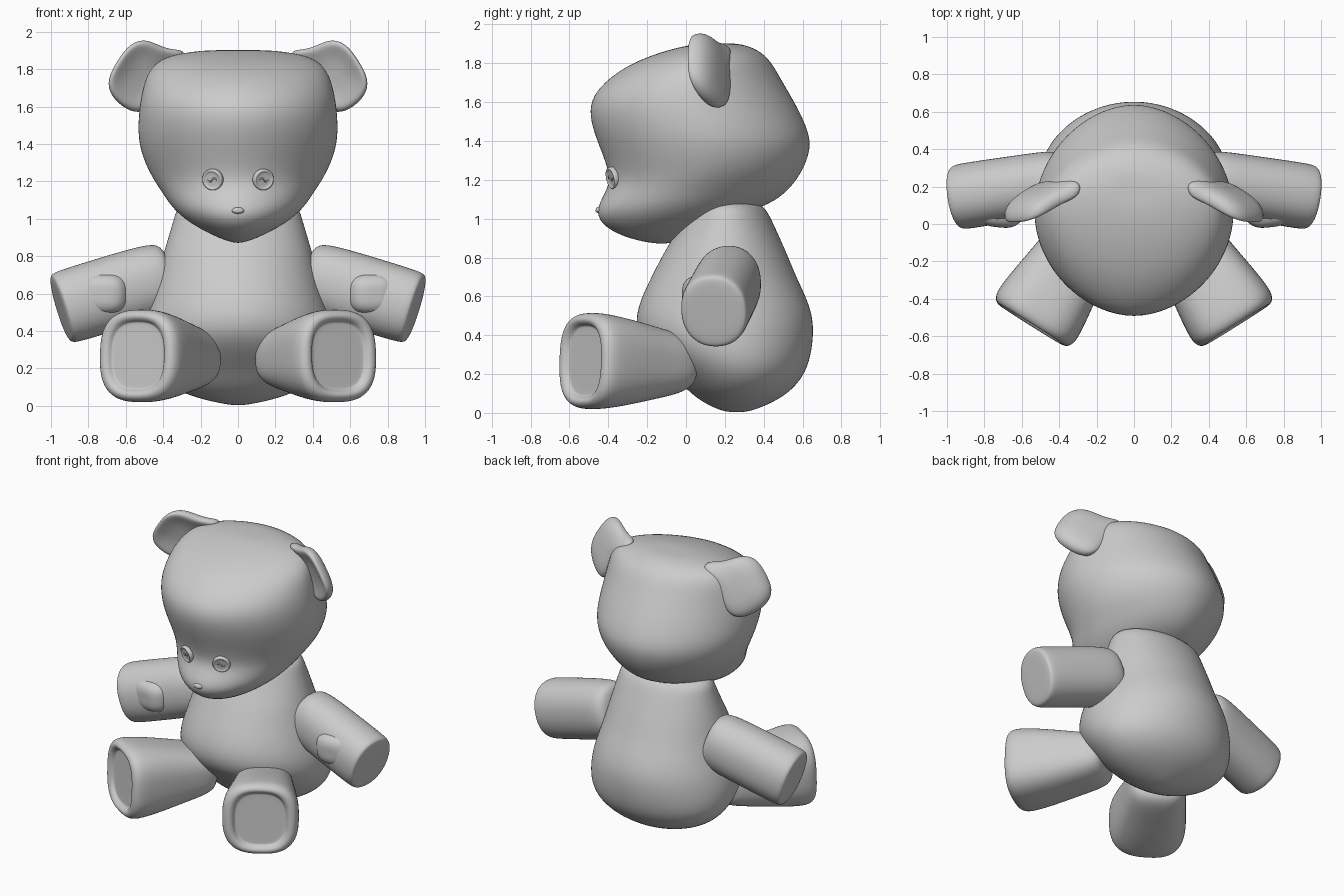
import bpy, bmesh, math
from mathutils import Vector as V


def ring(center, u, v, n=2.0, count=20):
    """Closed superellipse of points spanned by half-axis vectors u and v."""
    pts = []
    for i in range(count):
        a = 2 * math.pi * (i + 0.5) / count
        c, s = math.cos(a), math.sin(a)
        pts.append(V(center) + V(u) * math.copysign(abs(c) ** (2 / n), c)
                   + V(v) * math.copysign(abs(s) ** (2 / n), s))
    return pts


def loft(name, rings, mirror=False, levels=2):
    """Skin a list of equal-length rings, cap both ends and smooth."""
    bm = bmesh.new()
    rows = [[bm.verts.new(p) for p in r] for r in rings]
    n = len(rows[0])
    for a, b in zip(rows, rows[1:]):
        for i in range(n):
            j = (i + 1) % n
            bm.faces.new((a[i], a[j], b[j], b[i]))
    for row in (rows[0], rows[-1]):
        mid = bm.verts.new(sum((v.co for v in row), V()) / n)
        for i in range(n):
            bm.faces.new((row[i], row[(i + 1) % n], mid))
    bmesh.ops.recalc_face_normals(bm, faces=bm.faces)
    for f in bm.faces:
        f.smooth = True
    mesh = bpy.data.meshes.new(name)
    bm.to_mesh(mesh)
    bm.free()
    obj = bpy.data.objects.new(name, mesh)
    bpy.context.collection.objects.link(obj)
    if mirror:
        obj.modifiers.new("mirror", 'MIRROR').use_mirror_merge = False
    if levels:
        sub = obj.modifiers.new("smooth", 'SUBSURF')
        sub.levels = sub.render_levels = levels
    return obj


def slices(data, n):
    """Rings from (front y, front z, back y, back z, half width)."""
    out = []
    for yf, zf, yb, zb, w in data:
        f, b = V((0, yf, zf)), V((0, yb, zb))
        out.append(ring((f + b) / 2, (w, 0, 0), (b - f) / 2, n, 28))
    return out


def frame(d):
    """Unit axis plus sideways and upward directions around it."""
    d = V(d).normalized()
    side = d.cross(V((0, 0, 1))).normalized()
    return d, side, side.cross(d)


def limb(name, start, d, profile, n, count=24, **kw):
    """Loft along d; profile rows are (distance, half width, half height)."""
    d, side, up = frame(d)
    return loft(name, [ring(V(start) + d * t, side * a, up * b, n, count)
                       for t, a, b in profile], **kw)


# Head, from under the chin to the crown
loft("head", slices([
    (-0.12, 0.862, 0.10, 0.93, 0.06), (-0.30, 0.895, 0.30, 1.03, 0.21),
    (-0.425, 0.955, 0.42, 1.07, 0.30), (-0.47, 1.03, 0.50, 1.12, 0.365),
    (-0.435, 1.11, 0.56, 1.18, 0.41), (-0.39, 1.19, 0.61, 1.26, 0.465),
    (-0.42, 1.30, 0.64, 1.34, 0.51), (-0.47, 1.42, 0.645, 1.42, 0.537),
    (-0.502, 1.53, 0.60, 1.53, 0.537), (-0.49, 1.63, 0.545, 1.63, 0.527),
    (-0.395, 1.73, 0.485, 1.73, 0.505), (-0.265, 1.81, 0.44, 1.81, 0.47),
    (-0.09, 1.872, 0.375, 1.87, 0.39), (0.06, 1.902, 0.28, 1.902, 0.2)], 1.87))

# Torso, from seat to neck
loft("torso", slices([
    (0.20, 0.005, 0.32, 0.005, 0.05), (0.11, 0.04, 0.42, 0.04, 0.22),
    (0.02, 0.10, 0.53, 0.10, 0.37), (-0.06, 0.19, 0.61, 0.19, 0.47),
    (-0.16, 0.28, 0.645, 0.29, 0.51), (-0.25, 0.38, 0.66, 0.40, 0.515),
    (-0.265, 0.49, 0.655, 0.50, 0.495), (-0.23, 0.60, 0.62, 0.60, 0.46),
    (-0.18, 0.70, 0.57, 0.70, 0.43), (-0.13, 0.80, 0.53, 0.80, 0.405),
    (-0.07, 0.90, 0.485, 0.90, 0.375), (-0.02, 1.0, 0.44, 1.0, 0.345),
    (0.03, 1.09, 0.39, 1.09, 0.32)], 2.0))

# Arms with flat paw ends
limb("arms", (0.36, 0.235, 0.70), (0.57, -0.09, -0.175),
     [(0, 0.13, 0.16), (0.05, 0.17, 0.192), (0.2, 0.173, 0.2),
      (0.4, 0.176, 0.2), (0.57, 0.178, 0.2), (0.61, 0.173, 0.193),
      (0.624, 0.16, 0.178), (0.626, 0.08, 0.09)], 2.2, mirror=True)
# Soft thumb swelling on the front of each arm
limb("thumbs", (0.715, 0.10, 0.60), (0.1, -1, -0.05),
     [(0, 0.14, 0.12), (0.06, 0.13, 0.11), (0.10, 0.10, 0.09),
      (0.115, 0.06, 0.055), (0.117, 0.03, 0.03)], 2.8, mirror=True)

# Legs with a rounded rim around a sunken sole
limb("legs", (0.215, -0.005, 0.25), (0.53, -0.845, 0.03),
     [(0, 0.16, 0.12), (0.08, 0.19, 0.16), (0.22, 0.205, 0.19),
      (0.4, 0.233, 0.23), (0.55, 0.252, 0.252), (0.605, 0.244, 0.247),
      (0.63, 0.22, 0.226), (0.632, 0.192, 0.206), (0.618, 0.174, 0.19),
      (0.602, 0.167, 0.182), (0.60, 0.157, 0.172), (0.60, 0.07, 0.08)],
     2.75, 28, mirror=True)

# Thick ears: one front outline, scaled and pushed back and forth
outline = [(0.25, 1.905), (0.36, 1.905), (0.43, 1.935), (0.50, 1.965),
           (0.58, 1.94), (0.645, 1.85), (0.705, 1.745), (0.685, 1.655),
           (0.60, 1.58), (0.51, 1.555), (0.43, 1.64), (0.35, 1.78)]
ear = []
for f, off in [(0.25, 0.065), (0.6, 0.06), (0.88, 0.04), (1, 0.005),
               (0.98, -0.035), (0.88, -0.05), (0.75, -0.045),
               (0.5, -0.03), (0.2, -0.025)]:
    row = []
    for x, z in outline:
        dx, dz = (x - 0.52) * f, (z - 1.77) * f
        row.append(V((0.52 + dx, 0.125 - 0.46 * dx - 0.27 * dz + off, 1.77 + dz)))
    ear.append(row)
loft("ears", ear, mirror=True)

# Button eyes with raised rims and a wavy thread
eye, look = V((0.135, -0.378, 1.21)), (0.38, -0.9, -0.2)
limb("button_eyes", eye, look,
     [(-0.04, 0.055, 0.055), (0.0, 0.06, 0.06), (0.012, 0.058, 0.058),
      (0.017, 0.051, 0.051), (0.012, 0.044, 0.044), (0.009, 0.040, 0.040),
      (0.009, 0.015, 0.015)], 2, 20, mirror=True, levels=1)
d, side, up = frame(look)
thread = []
for i in range(13):
    t = i / 6 - 1
    thread.append(ring(eye + d * 0.010 + side * 0.026 * t
                       + up * 0.010 * math.sin(t * math.pi),
                       d * 0.006, up * 0.006, 2, 6))
loft("eye_threads", thread, mirror=True, levels=1)

# Nose bead
limb("nose", (0, -0.435, 1.043), (0, -1, 0.1),
     [(-0.02, 0.02, 0.01), (0.0, 0.038, 0.02), (0.018, 0.036, 0.019),
      (0.03, 0.02, 0.011)], 2, 12)
